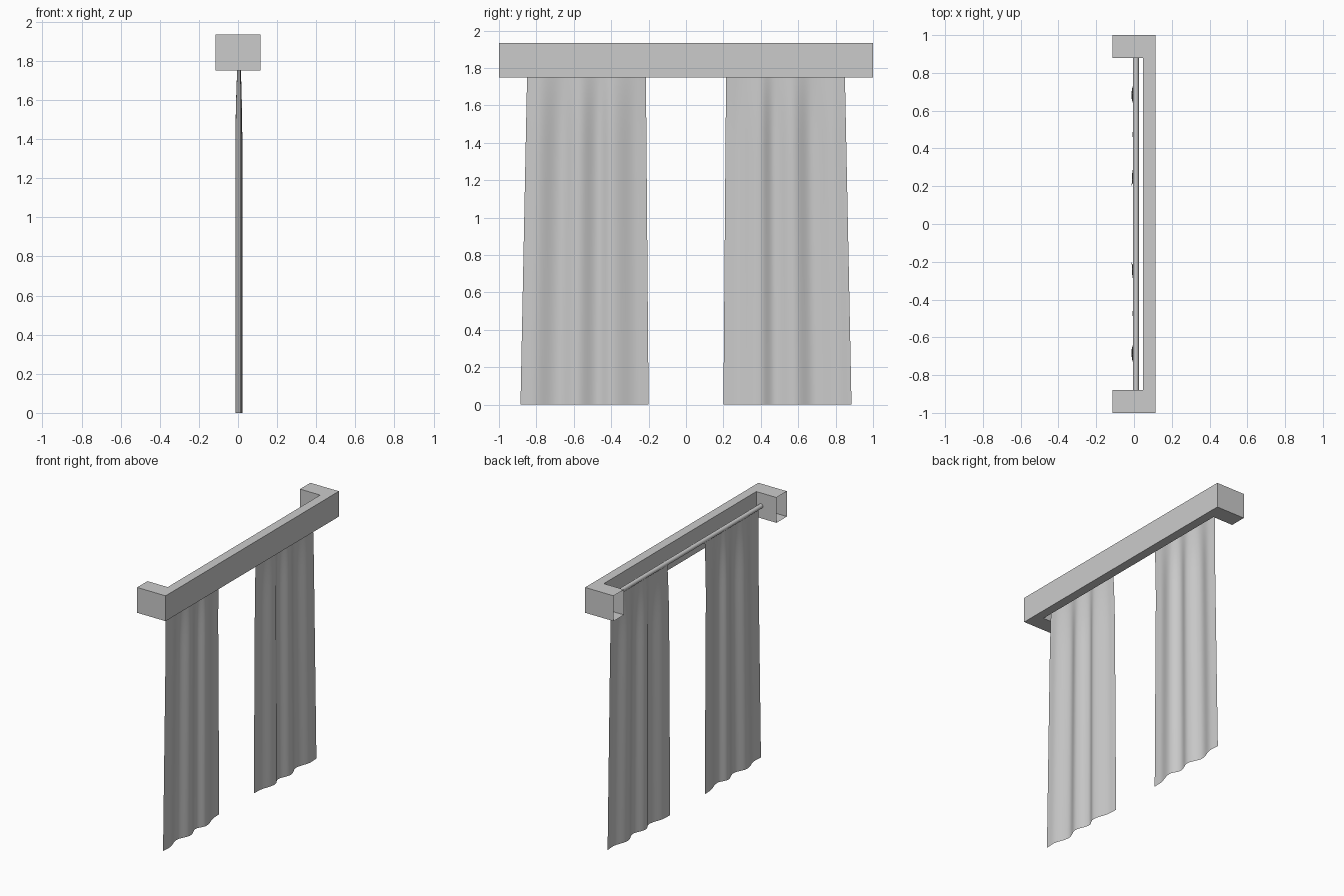
import bpy, bmesh, math

if "Cube" in bpy.data.objects:
    bpy.data.objects.remove(bpy.data.objects["Cube"])

def make_object(name, bm):
    mesh = bpy.data.meshes.new(name)
    bm.to_mesh(mesh)
    bm.free()
    ob = bpy.data.objects.new(name, mesh)
    bpy.context.collection.objects.link(ob)
    return ob

# Pelmet: U-shaped hollow box, open at the two ends that face the wall (-x)
D, BACK, INNER, Z0, Z1 = 0.115, 0.048, 0.88, 1.75, 1.935
profile = [(-D, -1), (D, -1), (D, 1), (-D, 1),
           (-D, INNER), (BACK, INNER), (BACK, -INNER), (-D, -INNER)]
bm = bmesh.new()
face = bm.faces.new([bm.verts.new((x, y, Z0)) for x, y in profile])
top = bmesh.ops.extrude_face_region(bm, geom=[face], use_keep_orig=True)["geom"]
bmesh.ops.translate(bm, vec=(0, 0, Z1 - Z0),
                    verts=[g for g in top if isinstance(g, bmesh.types.BMVert)])
bmesh.ops.recalc_face_normals(bm, faces=bm.faces)
ends = [f for f in bm.faces if all(abs(v.co.x + D) < 1e-4 for v in f.verts)]
bmesh.ops.delete(bm, geom=ends, context='FACES_ONLY')
make_object("pelmet", bm)

# Curtain rod between the pelmet returns
ROD_X, ROD_Z = 0.01, 1.84
bpy.ops.mesh.primitive_cylinder_add(vertices=24, radius=0.016, depth=2 * INNER,
                                    location=(ROD_X, 0, ROD_Z),
                                    rotation=(math.pi / 2, 0, 0))
bpy.context.object.name = "curtain_rod"
bpy.ops.object.shade_smooth_by_angle()

# Fold shape along the hem: (distance from centre, x offset)
FOLDS = [(0.20, -0.012), (0.25, -0.010), (0.395, 0.022), (0.475, -0.008),
         (0.58, 0.022), (0.69, -0.013), (0.82, 0.018), (0.885, 0.014)]

def fold(y):
    for (a, xa), (b, xb) in zip(FOLDS, FOLDS[1:]):
        if y <= b + 1e-6:
            t = (y - a) / (b - a)
            return xa + (xb - xa) * (1 - math.cos(math.pi * t)) / 2
    return FOLDS[-1][1]

def curtain(name, side, cols=56, rows=20):
    bm = bmesh.new()
    grid = []
    for r in range(rows + 1):
        z = ROD_Z * r / rows
        h = z / ROD_Z
        # folds flatten and the cloth gathers towards the rod
        s = min(1, max(0, (ROD_Z - z) / 0.45))
        amp = 0.35 + 0.65 * math.sin(s * math.pi / 2)
        y_in, y_out = 0.2 + 0.015 * h, 0.885 - 0.037 * h
        row = []
        for c in range(cols + 1):
            u = c / cols
            x = 0.006 + (fold(0.2 + 0.685 * u) - 0.006) * amp
            row.append(bm.verts.new((x, side * (y_in + (y_out - y_in) * u), z)))
        grid.append(row)
    for lo, hi in zip(grid, grid[1:]):
        for c in range(cols):
            quad = [lo[c], lo[c + 1], hi[c + 1], hi[c]]
            f = bm.faces.new(quad if side > 0 else quad[::-1])
            f.smooth = True
    make_object(name, bm)

# Pair of mirrored curtains
curtain("curtain_left", -1)
curtain("curtain_right", 1)
